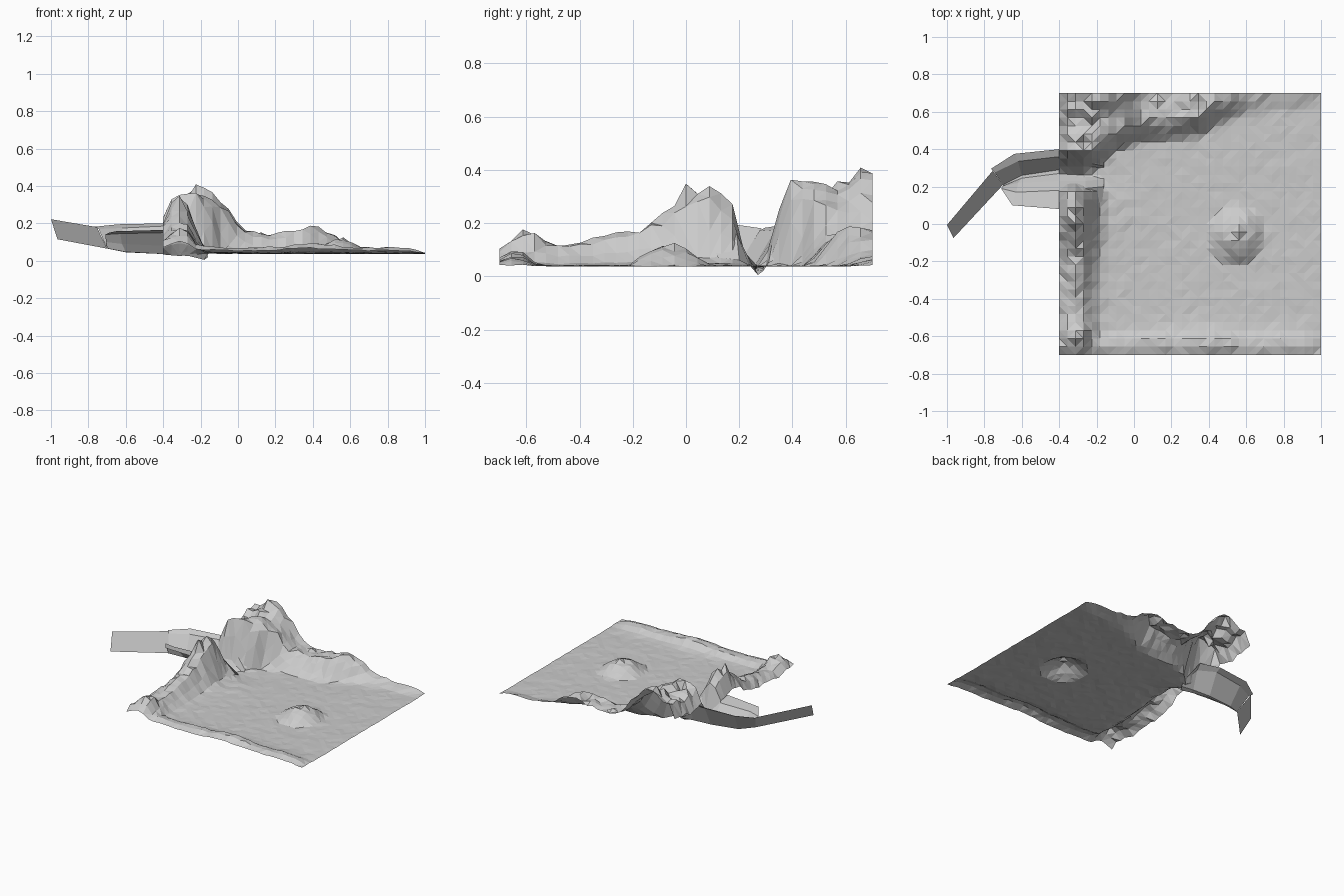
import bpy, bmesh, math, random
random.seed(4)


def lerp_table(t, pts):
    # piecewise linear profile lookup
    if t <= pts[0][0]:
        return pts[0][1]
    for (a, u), (b, v) in zip(pts, pts[1:]):
        if t <= b:
            return u + (v - u) * (t - a) / (b - a)
    return pts[-1][1]


def make(name, bm):
    me = bpy.data.meshes.new(name)
    bm.to_mesh(me)
    bm.free()
    ob = bpy.data.objects.new(name, me)
    bpy.context.collection.objects.link(ob)
    return ob


FLOOR = 0.038
# crest heights of the left wall along y, and its cross-section along x
LEFT_CREST = [(-.7, .11), (-.6, .185), (-.55, .17), (-.5, .12), (-.4, .14), (-.3, .155), (-.2, .165),
              (-.1, .23), (-.02, .33), (.08, .355), (.15, .31), (.18, .26), (.23, .05), (.27, .02), (.3, .04)]
LEFT_SECT = [(-.4, .5), (-.35, .85), (-.29, 1), (-.25, .65), (-.2, .15), (-.14, .04), (.1, 0)]
# top heights of the back cliff along x, and the line of its foot
BACK_TOP = [(-.4, .23), (-.35, .34), (-.28, .34), (-.22, .385), (-.16, .37), (-.1, .34), (-.05, .29), (0, .21),
            (.05, .155), (.2, .135), (.25, .155), (.32, .15), (.4, .18), (.48, .16), (.55, .115),
            (.6, .08), (.8, .06), (.9, .07), (1, .045)]
BACK_FOOT = [(-.4, .29), (-.25, .29), (-.15, .33), (-.08, .42), (.2, .45), (.35, .47), (.5, .56), (.7, .6), (1, .62)]
BACK_RAMP = [(0, 0), (.05, .55), (.1, .95), (.16, .88), (.24, .82), (.32, 1), (.45, .92)]
# low bank at the front
FRONT_SECT = [(-.7, .5), (-.65, 1), (-.62, .95), (-.56, .1), (-.5, 0)]
FRONT_TOP = [(-.4, .07), (-.2, .04), (0, .03), (.2, .04), (.4, .06), (.6, .035), (.9, .035), (1, .005)]


def height(x, y):
    left = 0
    if y < .3:
        left = (lerp_table(y, LEFT_CREST) - FLOOR) * lerp_table(x, LEFT_SECT)
    back = (lerp_table(x, BACK_TOP) - FLOOR) * lerp_table(y - lerp_table(x, BACK_FOOT), BACK_RAMP)
    if x > .05:
        back = (lerp_table(x, BACK_TOP) - FLOOR) * min(1, max(0, (y - lerp_table(x, BACK_FOOT)) / .1))
    front = lerp_table(x, FRONT_TOP) * lerp_table(y, FRONT_SECT)
    r = math.hypot(x - .55, (y + .06) * .95)
    mound = .09 * max(0, 1 - r / .15) ** .8
    h = max(left, back, front, mound, key=abs)
    rough = .002 + .1 * max(0, h)
    if abs(y - .26) < .06:
        rough = .002
    return FLOOR + h + random.uniform(-rough, rough)


# terrain sheet with cliffs, banks and mound
N = 32
bm = bmesh.new()
bmesh.ops.create_grid(bm, x_segments=N, y_segments=N, size=.7)
for v in bm.verts:
    x, y = v.co.x + .3, v.co.y
    v.co = (x, y, height(x, y))
bmesh.ops.triangulate(bm, faces=bm.faces[:])
make("terrain", bm)


def strip(name, sections):
    # skin a row of equal-length cross-sections
    bm = bmesh.new()
    rows = [[bm.verts.new(p) for p in s] for s in sections]
    for a, b in zip(rows, rows[1:]):
        for i in range(len(a) - 1):
            bm.faces.new((a[i], a[i + 1], b[i + 1], b[i]))
    return make(name, bm)


# gully leading into the gorge: north shoulder, wall, bed, south shoulder
strip("gully", [
    [(-.16, .33, .06), (-.16, .31, .05), (-.16, .29, .02), (-.18, .27, .005), (-.16, .24, .04), (-.16, .2, .06), (-.17, .12, .07)],
    [(-.26, .36, .2), (-.26, .33, .16), (-.26, .29, .03), (-.26, .26, .025), (-.26, .23, .08), (-.26, .19, .16), (-.28, .08, .17)],
    [(-.4, .40, .2), (-.4, .36, .185), (-.4, .29, .036), (-.4, .27, .036), (-.4, .23, .08), (-.4, .18, .15), (-.4, .08, .165)],
    [(-.64, .375, .195), (-.62, .335, .175), (-.60, .26, .045), (-.6, .245, .047), (-.62, .22, .09), (-.63, .17, .145), (-.65, .1, .158)],
    [(-.765, .295, .182), (-.745, .275, .17), (-.7, .21, .065), (-.7, .205, .066), (-.705, .2, .1), (-.71, .19, .14), (-.69, .16, .15)],
])
# single steep wall running on to the far end
strip("gully_far_wall", [
    [(-.755, .285, .18), (-.7, .21, .065)],
    [(-1, -.005, .222), (-.965, -.075, .115)],
])
